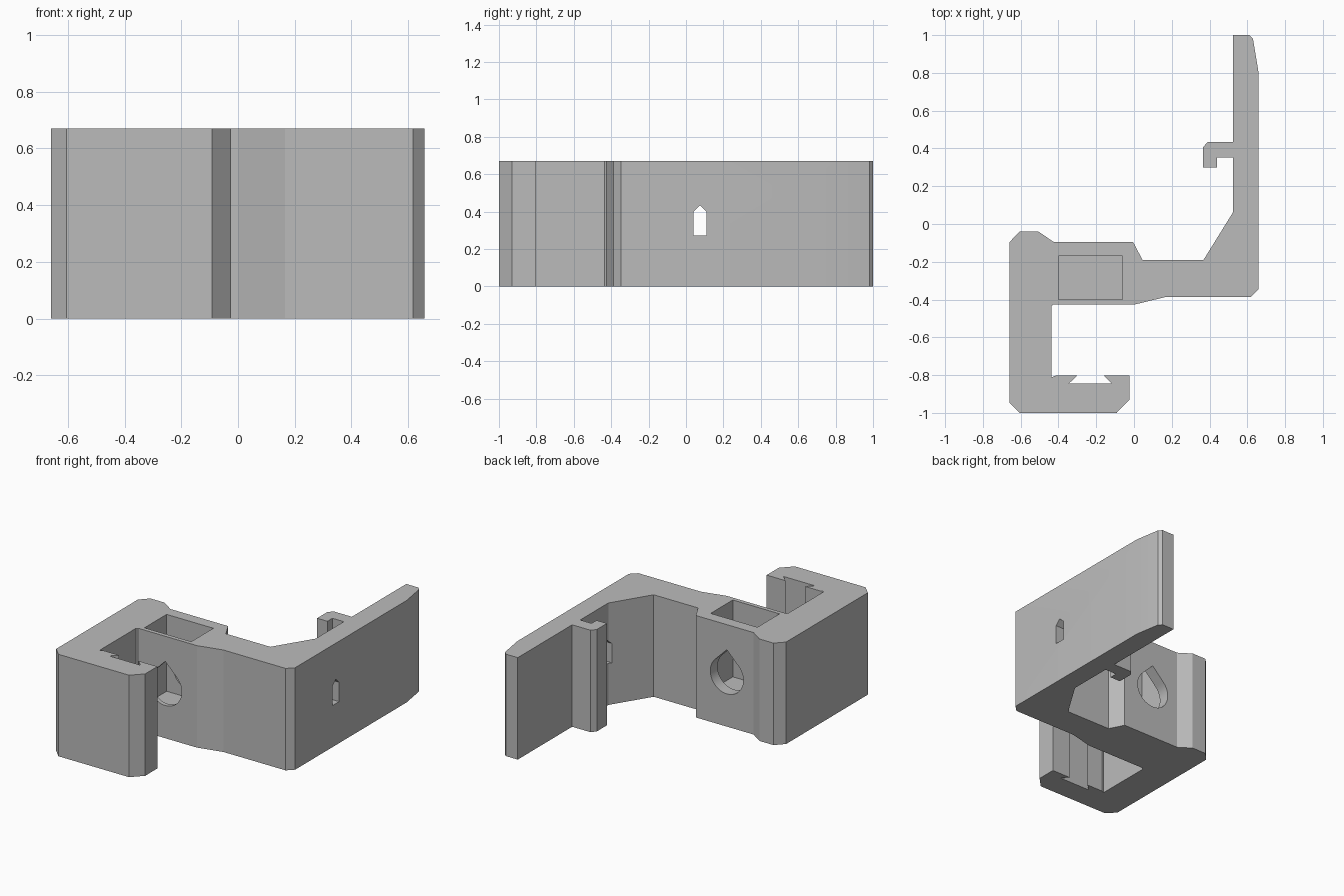
import bpy, bmesh, math
from mathutils import Matrix, Vector

if "Cube" in bpy.data.objects:
    bpy.data.objects.remove(bpy.data.objects["Cube"], do_unlink=True)

HEIGHT = 0.67

grey = bpy.data.materials.new("plain grey")
grey.use_nodes = True
colour = (0.5, 0.5, 0.5, 1)
grey.diffuse_color = colour
grey.node_tree.nodes["Principled BSDF"].inputs["Base Color"].default_value = colour


def prism(name, points, depth, matrix=Matrix()):
    """Extrude a flat outline along local z, then place it."""
    bm = bmesh.new()
    face = bm.faces.new([bm.verts.new((x, y, 0)) for x, y in points])
    result = bmesh.ops.extrude_face_region(bm, geom=[face])
    verts = [v for v in result["geom"] if isinstance(v, bmesh.types.BMVert)]
    bmesh.ops.translate(bm, verts=verts, vec=Vector((0, 0, depth)))
    bmesh.ops.transform(bm, matrix=matrix, verts=bm.verts[:])
    bmesh.ops.recalc_face_normals(bm, faces=bm.faces[:])
    mesh = bpy.data.meshes.new(name)
    bm.to_mesh(mesh)
    bm.free()
    mesh.materials.append(grey)
    obj = bpy.data.objects.new(name, mesh)
    bpy.context.collection.objects.link(obj)
    return obj


def cut(target, cutter):
    """Subtract a cutter for good and discard it."""
    cutter.hide_render = True
    mod = target.modifiers.new("cut", 'BOOLEAN')
    mod.operation = 'DIFFERENCE'
    mod.solver = 'EXACT'
    mod.object = cutter
    bpy.context.view_layer.objects.active = target
    bpy.ops.object.modifier_apply(modifier=mod.name)
    bpy.data.objects.remove(cutter, do_unlink=True)


# Bracket outline: jaw, dovetail groove, arm, upright and small hook
jaw = [(-0.66, -0.945), (-0.605, -1), (-0.092, -1), (-0.024, -0.93), (-0.024, -0.803)]
groove = [(-0.16, -0.803), (-0.118, -0.845), (-0.345, -0.845), (-0.302, -0.803)]
throat = [(-0.415, -0.803), (-0.437, -0.812), (-0.437, -0.437), (-0.427, -0.427)]
arm_front = [(0, -0.427), (0.165, -0.387), (0.617, -0.387), (0.658, -0.347)]
upright = [(0.658, 0.81), (0.63, 0.98), (0.61, 1), (0.523, 1), (0.523, 0.435)]
hook = [(0.39, 0.435), (0.365, 0.405), (0.365, 0.3), (0.44, 0.3), (0.44, 0.352), (0.523, 0.352)]
arm_back = [(0.523, 0.06), (0.368, -0.19), (0.045, -0.19), (-0.005, -0.095), (-0.425, -0.095),
            (-0.505, -0.041), (-0.607, -0.041), (-0.66, -0.097)]
bracket = prism("clamp_bracket",
                jaw + groove + throat + arm_front + upright + hook + arm_back, HEIGHT)

# Nut pocket, open at the top
x0, x1, y0, y1 = -0.40, -0.06, -0.40, -0.17
cut(bracket, prism("pocket_cutter", [(x0, y0), (x1, y0), (x1, y1), (x0, y1)], 0.6,
                   Matrix.Translation((0, 0, 0.165))))

# Teardrop bolt hole through the arm
r = 0.12
arc = [math.radians(135 + 270 * i / 36) for i in range(37)]
teardrop = [(r * math.cos(a), r * math.sin(a)) for a in arc] + [(0, r * math.sqrt(2))]
cut(bracket, prism("bolt_hole_cutter", teardrop, 0.5,
                   Matrix.Translation((-0.23, 0, HEIGHT / 2)) @ Matrix.Rotation(math.pi / 2, 4, 'X')))

# Small peaked slot through the upright (outline y, z mapped onto the side)
slot = [(0.04, 0.273), (0.11, 0.273), (0.11, 0.4), (0.075, 0.433), (0.04, 0.4)]
side = Matrix(((0, 0, 1, 0.45), (1, 0, 0, 0), (0, 1, 0, 0), (0, 0, 0, 1)))
cut(bracket, prism("slot_cutter", slot, 0.3, side))

# Smooth only the round part of the bolt hole
bpy.ops.object.select_all(action='DESELECT')
bracket.select_set(True)
bpy.context.view_layer.objects.active = bracket
bpy.ops.object.shade_smooth_by_angle(angle=math.radians(12))
